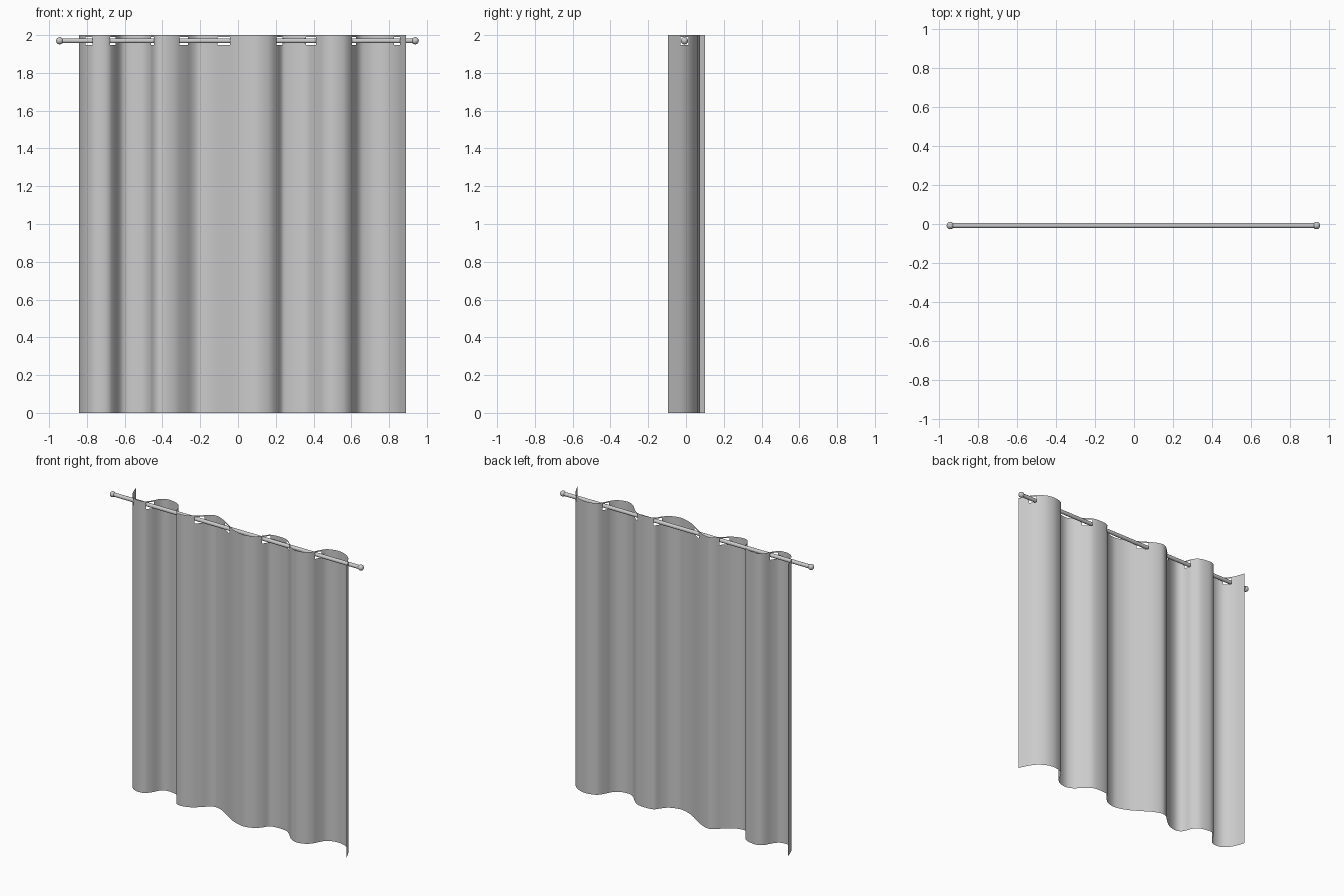
import bpy, bmesh, math
from mathutils import Vector, Matrix

if "Cube" in bpy.data.objects:
    bpy.data.objects.remove(bpy.data.objects["Cube"])

ROD_Y, ROD_Z = -0.008, 1.97

# Wavy cross-section of the cloth, seen from above
PATH = [(-.843, .10), (-.825, .045), (-.80, 0), (-.77, -.03), (-.73, -.042), (-.685, -.034),
        (-.655, 0), (-.63, .045), (-.605, .067), (-.565, .073), (-.50, .058), (-.465, .02),
        (-.45, -.02), (-.43, -.05), (-.39, -.06), (-.33, -.042), (-.28, -.003), (-.24, .035),
        (-.20, .05), (-.14, .031), (-.07, -.012), (0, -.055), (.06, -.077), (.11, -.083),
        (.17, -.063), (.205, -.028), (.225, .002), (.245, .016), (.30, .022), (.36, .013),
        (.405, -.022), (.45, -.067), (.50, -.087), (.56, -.074), (.595, -.043), (.615, -.005),
        (.64, .034), (.67, .051), (.72, .06), (.78, .046), (.84, -.002), (.89, -.095)]


def smooth_path(pts, steps):
    """Catmull-Rom curve through the points."""
    p = [Vector(q) for q in pts]
    p = [2 * p[0] - p[1]] + p + [2 * p[-1] - p[-2]]
    out = []
    for i in range(1, len(p) - 2):
        a, b, c, d = p[i - 1:i + 3]
        for s in range(steps):
            t = s / steps
            out.append(0.5 * (2 * b + (c - a) * t + (2 * a - 5 * b + 4 * c - d) * t * t
                              + (3 * b - a - 3 * c + d) * t ** 3))
    return out + [p[-2]]


def make_object(name, bm):
    mesh = bpy.data.meshes.new(name)
    bm.to_mesh(mesh)
    bm.free()
    obj = bpy.data.objects.new(name, mesh)
    bpy.context.collection.objects.link(obj)
    bpy.ops.object.select_all(action='DESELECT')
    obj.select_set(True)
    bpy.context.view_layer.objects.active = obj
    bpy.ops.object.shade_smooth_by_angle(angle=math.radians(40))
    return obj


# Curtain: path extruded upwards, with slots where the rod threads through
bm = bmesh.new()
rows = [[bm.verts.new((p.x, p.y, z)) for p in smooth_path(PATH, 4)]
        for z in (0, ROD_Z - .023, ROD_Z + .021, 2)]
for lo, hi in zip(rows, rows[1:]):
    for i in range(len(lo) - 1):
        bm.faces.new((lo[i], lo[i + 1], hi[i + 1], hi[i]))
HALF = 0.021
for side in (-HALF, HALF):
    bmesh.ops.bisect_plane(bm, geom=bm.verts[:] + bm.edges[:] + bm.faces[:], dist=1e-5,
                           plane_co=(0, ROD_Y + side, 0), plane_no=(0, 1, 0))
slots = [f for f in bm.faces if abs(f.calc_center_median().z - ROD_Z) < .01
         and abs(f.calc_center_median().y - ROD_Y) < HALF]
bmesh.ops.delete(bm, geom=slots, context='FACES')
make_object("curtain", bm)

# Rod
bm = bmesh.new()
bmesh.ops.create_cone(bm, cap_ends=True, segments=32, radius1=.013, radius2=.013, depth=1.88,
                      matrix=Matrix.Translation((-.003, ROD_Y, ROD_Z))
                      @ Matrix.Rotation(math.pi / 2, 4, 'Y'))
make_object("rod", bm)

# Ball finials
for name, x in (("left_finial", -.944), ("right_finial", .938)):
    bm = bmesh.new()
    bmesh.ops.create_uvsphere(bm, u_segments=32, v_segments=16, radius=.019,
                              matrix=Matrix.Translation((x, ROD_Y, ROD_Z)))
    make_object(name, bm)
